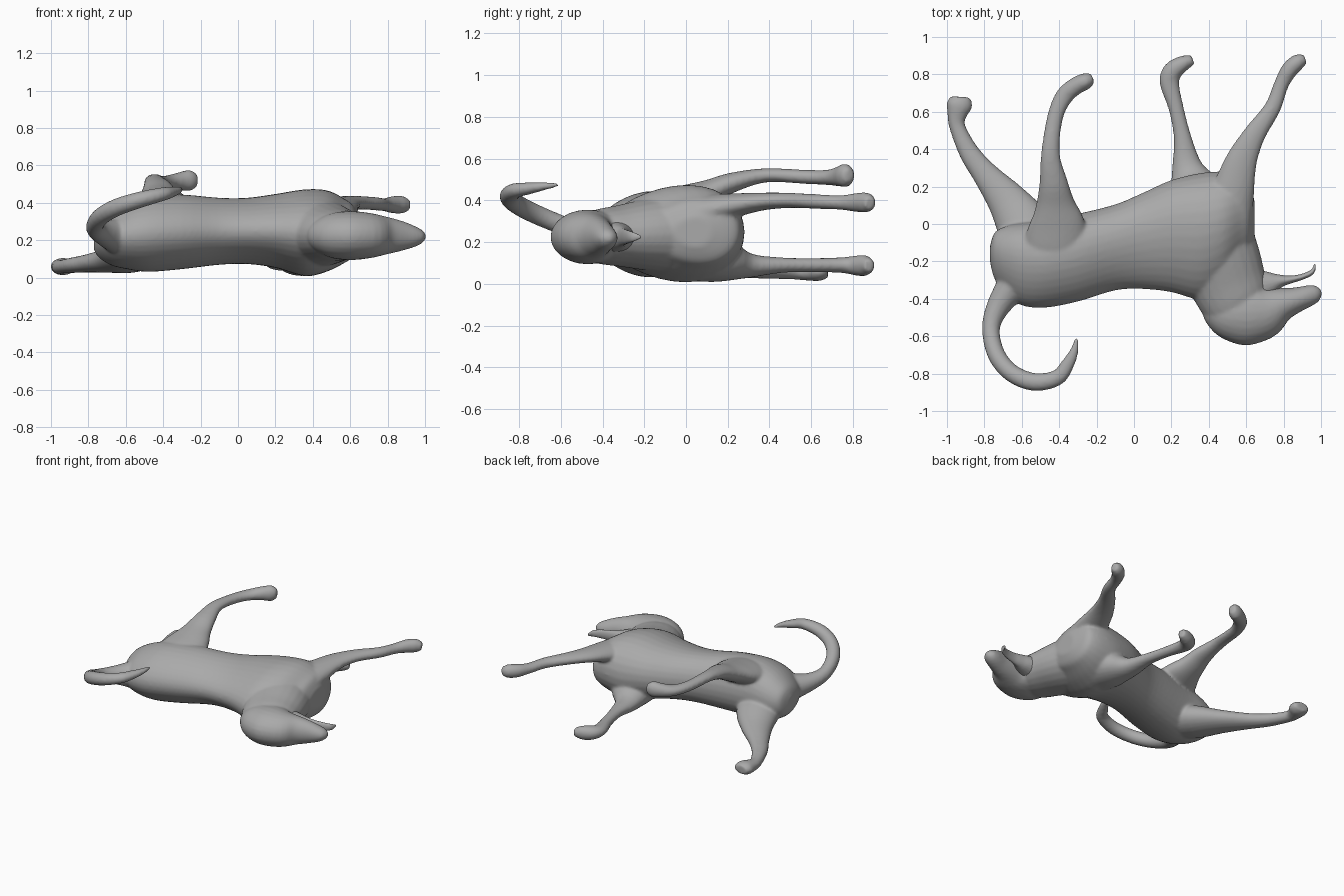
import bpy, bmesh, math
from mathutils import Vector

cube = bpy.data.objects.get("Cube")
if cube:
    bpy.data.objects.remove(cube, do_unlink=True)

mat = bpy.data.materials.new("plain grey")
mat.use_nodes = True
GREY = (0.4, 0.4, 0.4, 1)
mat.diffuse_color = GREY
mat.node_tree.nodes["Principled BSDF"].inputs["Base Color"].default_value = GREY


def spline(rows, steps=4):
    """Catmull-Rom interpolation through rows of numbers."""
    out = []
    for i in range(len(rows) - 1):
        a, b = rows[max(i - 1, 0)], rows[i]
        c, d = rows[i + 1], rows[min(i + 2, len(rows) - 1)]
        for s in range(steps):
            t = s / steps
            out.append([0.5 * (2 * q + (r - p) * t + (2 * p - 5 * q + 4 * r - u) * t * t
                               + (3 * q - p - 3 * r + u) * t ** 3)
                        for p, q, r, u in zip(a, b, c, d)])
    return out + [list(rows[-1])]


def loft(bm, rows, sides=24, egg=0.0, upright=False):
    """Skin oval rings; each row is x, y, z, flat half width, half height."""
    rows = spline(rows)
    rings = []
    for i, (x, y, z, w, h) in enumerate(rows):
        p, q = rows[max(i - 1, 0)], rows[min(i + 1, len(rows) - 1)]
        ahead = Vector((1, 0, 0)) if upright else Vector([q[k] - p[k] for k in range(3)]).normalized()
        side = Vector((-ahead.y, ahead.x, 0)).normalized()
        up = ahead.cross(side)
        w, h = max(w, 0.004), max(h, 0.004)
        ring = []
        for k in range(sides):
            t = math.tau * k / sides
            ring.append(bm.verts.new(Vector((x, y, z)) + side * w * math.cos(t)
                                     + up * h * math.sin(t) * (1 + egg * math.cos(t))))
        rings.append(ring)
    for r0, r1 in zip(rings, rings[1:]):
        for k in range(sides):
            n = (k + 1) % sides
            bm.faces.new((r0[k], r0[n], r1[n], r1[k]))
    bm.faces.new(rings[0][::-1])
    bm.faces.new(rings[-1])


def finish(name, bm, voxel, smooth):
    """Fuse overlapping volumes into one smooth skin."""
    bmesh.ops.recalc_face_normals(bm, faces=bm.faces)
    me = bpy.data.meshes.new(name)
    bm.to_mesh(me)
    bm.free()
    me.materials.append(mat)
    ob = bpy.data.objects.new(name, me)
    bpy.context.collection.objects.link(ob)
    rm = ob.modifiers.new("Fuse", "REMESH")
    rm.mode = "VOXEL"
    rm.voxel_size = voxel
    rm.use_smooth_shade = True
    sm = ob.modifiers.new("Soften", "SMOOTH")
    sm.factor = 0.5
    sm.iterations = smooth
    return ob


body = bmesh.new()

# Torso, rump to chest
loft(body, [
    (-0.77, -0.16, 0.20, 0.04, 0.05), (-0.745, -0.17, 0.21, 0.125, 0.10),
    (-0.68, -0.195, 0.215, 0.185, 0.145), (-0.60, -0.215, 0.225, 0.22, 0.175),
    (-0.48, -0.215, 0.235, 0.233, 0.20),
    (-0.30, -0.18, 0.245, 0.235, 0.196), (-0.10, -0.125, 0.248, 0.23, 0.176),
    (0.05, -0.09, 0.25, 0.258, 0.174), (0.20, -0.065, 0.25, 0.30, 0.194),
    (0.36, -0.065, 0.24, 0.338, 0.228), (0.48, -0.03, 0.25, 0.31, 0.212),
    (0.57, 0.02, 0.25, 0.245, 0.168), (0.615, 0.03, 0.25, 0.20, 0.135),
    (0.645, 0.03, 0.25, 0.09, 0.07)], sides=32, egg=0.2, upright=True)

# Neck
loft(body, [
    (0.41, -0.08, 0.24, 0.23, 0.19), (0.46, -0.20, 0.235, 0.22, 0.17),
    (0.505, -0.32, 0.23, 0.205, 0.147), (0.55, -0.42, 0.227, 0.185, 0.13),
    (0.59, -0.48, 0.225, 0.14, 0.10)])

# Skull and snout
loft(body, [
    (0.385, -0.43, 0.225, 0.04, 0.04), (0.42, -0.445, 0.225, 0.095, 0.08),
    (0.50, -0.465, 0.225, 0.152, 0.12), (0.60, -0.47, 0.225, 0.18, 0.131),
    (0.70, -0.465, 0.225, 0.15, 0.122), (0.79, -0.43, 0.225, 0.094, 0.102),
    (0.87, -0.405, 0.223, 0.068, 0.082), (0.94, -0.382, 0.22, 0.056, 0.058),
    (0.98, -0.37, 0.22, 0.042, 0.038), (1.003, -0.365, 0.22, 0.015, 0.015)])

# Upper front leg
loft(body, [
    (0.49, 0.03, 0.32, 0.15, 0.11), (0.53, 0.18, 0.365, 0.115, 0.068),
    (0.575, 0.34, 0.392, 0.085, 0.045), (0.645, 0.48, 0.40, 0.06, 0.037),
    (0.74, 0.62, 0.395, 0.045, 0.035), (0.785, 0.74, 0.39, 0.04, 0.035),
    (0.828, 0.82, 0.39, 0.045, 0.046), (0.875, 0.865, 0.39, 0.043, 0.048),
    (0.915, 0.882, 0.385, 0.027, 0.03)])

# Lower front leg
loft(body, [
    (0.36, 0.04, 0.15, 0.18, 0.14), (0.325, 0.18, 0.115, 0.145, 0.108),
    (0.285, 0.30, 0.088, 0.085, 0.06), (0.26, 0.46, 0.09, 0.048, 0.037),
    (0.225, 0.62, 0.09, 0.041, 0.034), (0.19, 0.75, 0.09, 0.052, 0.038),
    (0.205, 0.815, 0.088, 0.053, 0.048), (0.26, 0.857, 0.088, 0.043, 0.05),
    (0.315, 0.878, 0.088, 0.027, 0.03)])

# Upper hind leg
loft(body, [
    (-0.44, -0.28, 0.30, 0.14, 0.09), (-0.42, -0.13, 0.355, 0.17, 0.09),
    (-0.41, 0.0, 0.40, 0.15, 0.075),
    (-0.42, 0.11, 0.44, 0.105, 0.06), (-0.43, 0.22, 0.485, 0.077, 0.048),
    (-0.447, 0.38, 0.52, 0.05, 0.034), (-0.422, 0.57, 0.513, 0.043, 0.034),
    (-0.375, 0.68, 0.51, 0.048, 0.037), (-0.315, 0.735, 0.515, 0.047, 0.048),
    (-0.255, 0.765, 0.52, 0.044, 0.056), (-0.22, 0.78, 0.52, 0.026, 0.03)])

# Lower hind leg
loft(body, [
    (-0.50, -0.22, 0.17, 0.15, 0.11), (-0.58, -0.03, 0.125, 0.15, 0.10),
    (-0.675, 0.12, 0.095, 0.11, 0.07), (-0.79, 0.26, 0.078, 0.072, 0.05),
    (-0.88, 0.38, 0.067, 0.055, 0.042), (-0.945, 0.52, 0.058, 0.043, 0.037),
    (-0.945, 0.59, 0.058, 0.055, 0.043), (-0.933, 0.64, 0.06, 0.07, 0.046),
    (-0.93, 0.68, 0.06, 0.052, 0.032)])

# Tail root and curl
loft(body, [
    (-0.64, -0.32, 0.22, 0.09, 0.10), (-0.725, -0.44, 0.24, 0.064, 0.062),
    (-0.765, -0.56, 0.27, 0.048, 0.047), (-0.735, -0.70, 0.325, 0.048, 0.047),
    (-0.65, -0.80, 0.375, 0.048, 0.047), (-0.53, -0.845, 0.415, 0.048, 0.044),
    (-0.41, -0.822, 0.445, 0.043, 0.037), (-0.355, -0.75, 0.458, 0.036, 0.029),
    (-0.32, -0.68, 0.468, 0.024, 0.02), (-0.307, -0.61, 0.475, 0.01, 0.01)])

finish("animal_body", body, 0.01, 8)

# Open lower jaw with a curled tip
jaw = bmesh.new()
loft(jaw, [
    (0.56, -0.34, 0.225, 0.13, 0.09), (0.66, -0.335, 0.225, 0.105, 0.075),
    (0.73, -0.318, 0.225, 0.065, 0.06), (0.78, -0.305, 0.225, 0.036, 0.048),
    (0.83, -0.298, 0.225, 0.022, 0.04),
    (0.89, -0.285, 0.225, 0.016, 0.034), (0.94, -0.265, 0.225, 0.014, 0.027),
    (0.96, -0.245, 0.225, 0.01, 0.02), (0.967, -0.215, 0.225, 0.005, 0.008)])
finish("lower_jaw", jaw, 0.005, 2)
